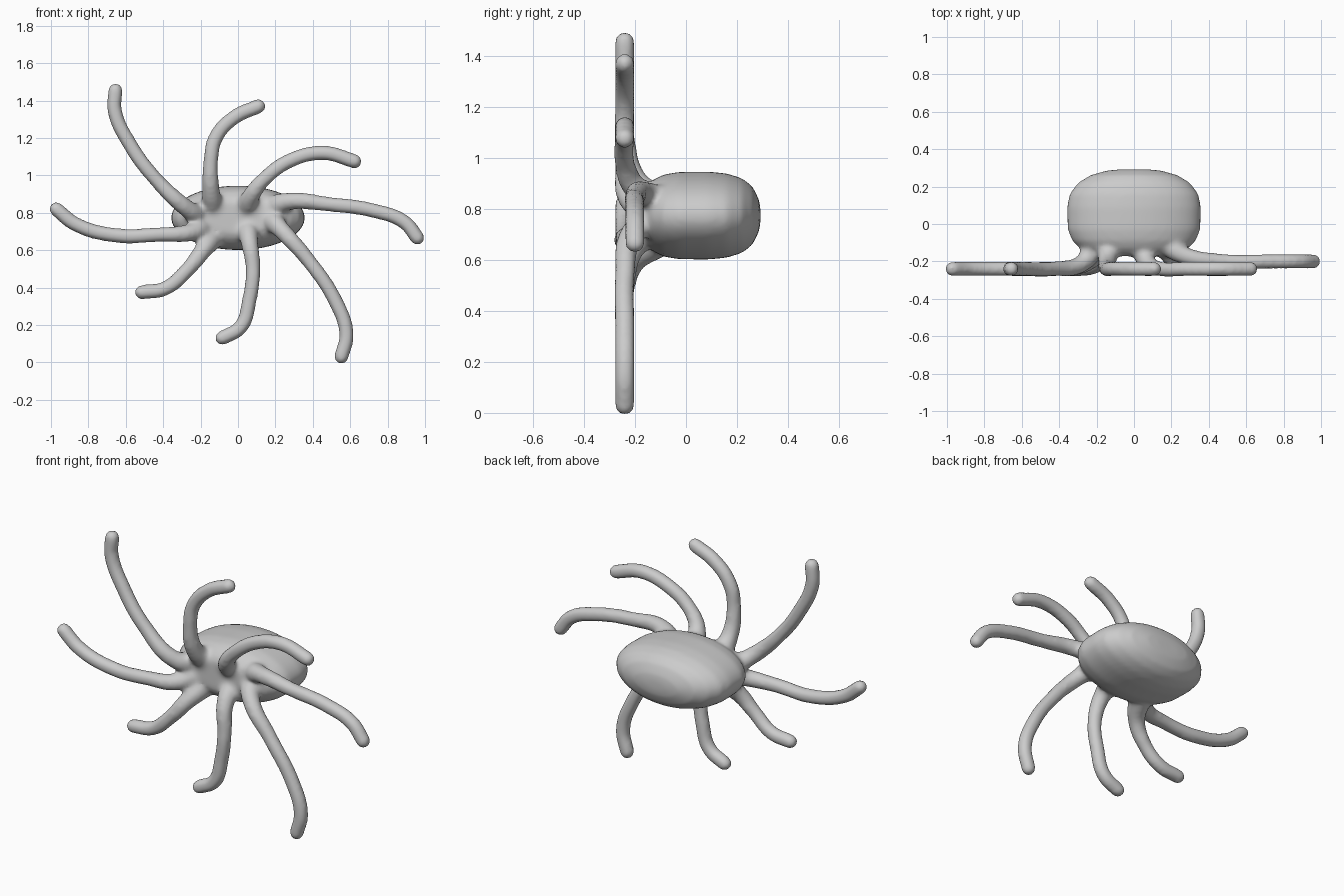
import bpy, bmesh, math
from mathutils import Matrix

if "Cube" in bpy.data.objects:
    bpy.data.objects.remove(bpy.data.objects["Cube"])

R = 0.04      # arm radius
CZ = 0.773    # body centre height

# Arms as (x, z) points from root to tip, plus the depth of the flat part
ARMS = [
    (-0.24, [(-.20, .78), (-.27, .82), (-.44, .98), (-.58, 1.17), (-.66, 1.35), (-.655, 1.455)]),
    (-0.24, [(-.13, .81), (-.145, .92), (-.145, 1.08), (-.12, 1.2), (-.02, 1.31), (.11, 1.37)]),
    (-0.24, [(.04, .81), (.07, .89), (.14, .98), (.28, 1.08), (.46, 1.12), (.625, 1.075)]),
    (-0.20, [(.17, .82), (.26, .86), (.49, .845), (.73, .81), (.89, .75), (.96, .665)]),
    (-0.24, [(.16, .78), (.23, .71), (.385, .535), (.52, .33), (.58, .15), (.553, .03)]),
    (-0.24, [(.05, .73), (.06, .65), (.08, .5), (.06, .33), (.015, .19), (-.085, .13)]),
    (-0.24, [(-.13, .68), (-.19, .595), (-.28, .485), (-.39, .395), (-.515, .375)]),
    (-0.24, [(-.17, .735), (-.25, .695), (-.42, .683), (-.66, .68), (-.87, .74), (-.972, .82)]),
]

# Body profile: (y, half width, half height)
BODY = [(-.172, .17, .08), (-.16, .24, .11), (-.13, .29, .14), (-.09, .33, .16),
        (-.03, .355, .171), (.09, .358, .172), (.16, .345, .165), (.22, .30, .146),
        (.26, .235, .115), (.285, .15, .065), (.292, .08, .03)]


def add_body(bm, seg=48):
    rings = []
    for y, a, b in BODY:
        rings.append([bm.verts.new((a * math.cos(t), y, CZ + b * math.sin(t)))
                      for t in (2 * math.pi * i / seg for i in range(seg))])
    for r0, r1 in zip(rings, rings[1:]):
        for i in range(seg):
            j = (i + 1) % seg
            bm.faces.new((r0[i], r0[j], r1[j], r1[i]))
    bm.faces.new(rings[0][::-1])
    bm.faces.new(rings[-1])


def add_arm(bm, depth, pts):
    cu = bpy.data.curves.new("arm_path", 'CURVE')
    cu.dimensions = '3D'
    cu.bevel_depth = R
    cu.bevel_resolution = 4
    cu.use_fill_caps = True
    cu.resolution_u = 10
    sp = cu.splines.new('BEZIER')
    sp.bezier_points.add(len(pts) - 1)
    for i, (p, (x, z)) in enumerate(zip(sp.bezier_points, pts)):
        y = (-0.10, depth + 0.035)[i] if i < 2 else depth
        p.co = (x, y, z)
        p.handle_left_type = p.handle_right_type = 'AUTO'
        p.radius = (1.7, 1.2)[i] if i < 2 else 1.0
    ob = bpy.data.objects.new("arm_path", cu)
    bpy.context.collection.objects.link(ob)
    bpy.context.view_layer.update()
    me = bpy.data.meshes.new_from_object(
        ob.evaluated_get(bpy.context.evaluated_depsgraph_get()))
    bm.from_mesh(me)
    bpy.data.objects.remove(ob)
    # Rounded tip
    bmesh.ops.create_uvsphere(bm, u_segments=16, v_segments=10, radius=R * .98,
                              matrix=Matrix.Translation((pts[-1][0], depth, pts[-1][1])))


bm = bmesh.new()
add_body(bm)
for depth, pts in ARMS:
    add_arm(bm, depth, pts)
bmesh.ops.remove_doubles(bm, verts=bm.verts, dist=1e-5)
bmesh.ops.recalc_face_normals(bm, faces=bm.faces)
mesh = bpy.data.meshes.new("octopus")
bm.to_mesh(mesh)
bm.free()
octo = bpy.data.objects.new("octopus", mesh)
bpy.context.collection.objects.link(octo)

# Fuse body and arms into one soft skin
rm = octo.modifiers.new("fuse", 'REMESH')
rm.mode = 'VOXEL'
rm.voxel_size = 0.013
rm.use_smooth_shade = True
sm = octo.modifiers.new("soften", 'SMOOTH')
sm.factor = 0.5
sm.iterations = 9
